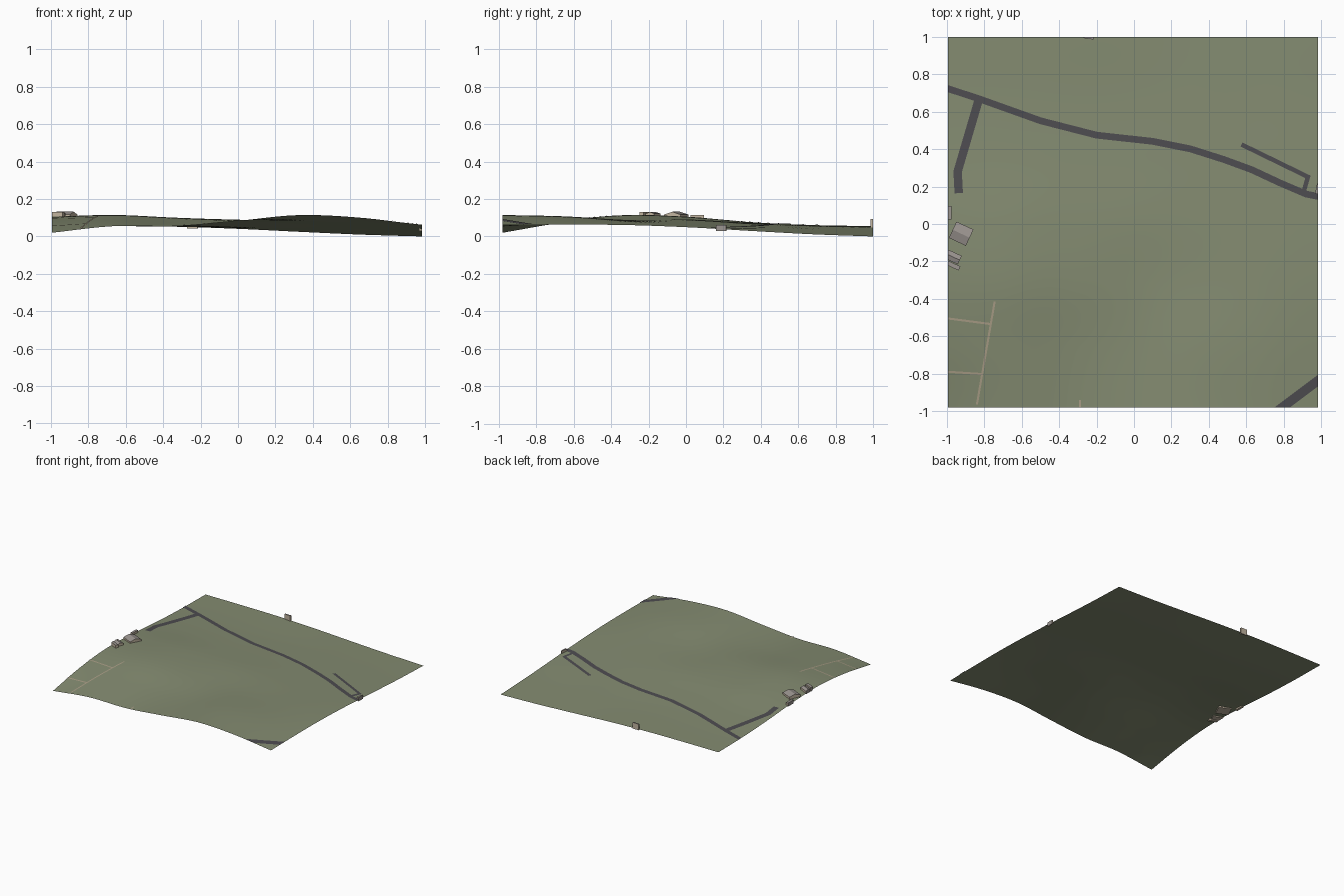
import bpy, bmesh, math
from mathutils import Vector

if "Cube" in bpy.data.objects:
    bpy.data.objects.remove(bpy.data.objects["Cube"])

X0, X1, Y0, Y1 = -0.995, 0.985, -0.98, 1.0

# Terrain heights (thousandths), rows run front to back, columns left to right
HEIGHTS = [
    [20, 55, 55, 83, 114, 100, 60],
    [75, 88, 76, 84, 107, 95, 63],
    [104, 114, 99, 88, 88, 80, 61],
    [98, 105, 95, 88, 76, 63, 49],
    [75, 77, 74, 68, 58, 45, 30],
    [60, 61, 58, 50, 40, 25, 12],
    [55, 55, 52, 41, 25, 10, 0],
]


def spline(v, t):
    """Catmull-Rom through evenly spaced values, t in 0..1."""
    t = min(max(t, 0), 1) * (len(v) - 1)
    i = min(int(t), len(v) - 2)
    f = t - i
    b, c = v[i], v[i + 1]
    a = v[i - 1] if i > 0 else 2 * b - c
    d = v[i + 2] if i + 2 < len(v) else 2 * c - b
    return b + 0.5 * f * (c - a + f * (2*a - 5*b + 4*c - d + f * (3*(b - c) + d - a)))


def ground(x, y):
    u, w = (x - X0) / (X1 - X0), (y - Y0) / (Y1 - Y0)
    return max(0, spline([spline(r, u) for r in HEIGHTS], w) / 1000)


def material(name, rgb):
    m = bpy.data.materials.new(name)
    m.diffuse_color = (*rgb, 1)
    m.use_nodes = True
    m.node_tree.nodes["Principled BSDF"].inputs["Base Color"].default_value = m.diffuse_color
    return m


GRASS = material("grass", (0.23, 0.26, 0.165))
ASPHALT = material("asphalt", (0.075, 0.072, 0.08))
DIRT = material("dirt", (0.40, 0.34, 0.24))
WALL = material("wall", (0.55, 0.47, 0.36))
ROOF = material("roof", (0.33, 0.30, 0.28))


def finish(name, bm, mats, clip=True):
    """Trim to the tile's edges and make an object."""
    if clip:
        for co, no in (((X0, 0, 0), (-1, 0, 0)), ((X1, 0, 0), (1, 0, 0)),
                       ((0, Y0, 0), (0, -1, 0)), ((0, Y1, 0), (0, 1, 0))):
            res = bmesh.ops.bisect_plane(bm, geom=bm.verts[:] + bm.edges[:] + bm.faces[:],
                                         plane_co=co, plane_no=no, clear_outer=True)
            cut = [e for e in res["geom_cut"] if isinstance(e, bmesh.types.BMEdge) and e.is_valid]
            if cut and len(mats) > 1:
                bmesh.ops.holes_fill(bm, edges=cut)
    me = bpy.data.meshes.new(name)
    bm.to_mesh(me)
    bm.free()
    for m in mats:
        me.materials.append(m)
    ob = bpy.data.objects.new(name, me)
    bpy.context.collection.objects.link(ob)
    return ob


# Rolling ground sheet
bm = bmesh.new()
bmesh.ops.create_grid(bm, x_segments=60, y_segments=60, size=0.99)
for v in bm.verts:
    v.co.x += (X0 + X1) / 2
    v.co.y += (Y0 + Y1) / 2
    v.co.z = ground(v.co.x, v.co.y)
for f in bm.faces:
    f.smooth = True
finish("ground", bm, [GRASS], clip=False)


def ribbon(name, pts, width, mat, lift=0.003):
    """Flat strip draped over the ground with mitred corners."""
    pts = [Vector(p) for p in pts]
    dirs = [(b - a).normalized() for a, b in zip(pts, pts[1:])]
    rails = []
    for i, p in enumerate(pts):
        d0, d1 = dirs[max(i - 1, 0)], dirs[min(i, len(dirs) - 1)]
        t = (d0 + d1).normalized()
        rails.append((p, Vector((-t.y, t.x)) * width / 2 / max(t.dot(d1), 0.5)))
    bm = bmesh.new()
    rows = []
    for i, ((p, n), (q, m)) in enumerate(zip(rails, rails[1:])):
        steps = max(1, round((q - p).length / 0.04))
        last = i == len(rails) - 2
        for k in range(steps + last):
            c, o = p.lerp(q, k / steps), n.lerp(m, k / steps)
            rows.append([bm.verts.new((*(c + s * o), ground(*(c + s * o)) + lift))
                         for s in (1, -1)])
    for a, b in zip(rows, rows[1:]):
        bm.faces.new((a[0], a[1], b[1], b[0]))
    finish(name, bm, [mat])


# Asphalt roads
ribbon("main_road", [(-1.03, .735), (-.83, .67), (-.5, .552), (-.2, .475), (.1, .442), (.3, .402),
                     (.48, .345), (.63, .29), (.78, .22), (.92, .16), (1.02, .14)], .036, ASPHALT)
ribbon("side_road", [(-.83, .665), (-.943, .28), (-.937, .165)], .045, ASPHALT)
ribbon("service_road", [(.575, .425), (.93, .252), (.905, .165)], .024, ASPHALT)
ribbon("corner_road", [(.76, -1.005), (1.02, -.81)], .05, ASPHALT)

# Dirt footpaths
for i, path in enumerate([[(-.745, -.415), (-.84, -.965)], [(-1.01, -.503), (-.765, -.535)],
                          [(-1.01, -.789), (-.815, -.802)], [(-.288, -.94), (-.29, -1)]]):
    ribbon(f"footpath_{i + 1}", path, .011, DIRT)


def house(name, x, y, length, width, angle, base, eave, ridge):
    """Walls with a gabled (or flat) roof, ridge along the length."""
    bm = bmesh.new()
    a, w = length / 2, width / 2
    prof = [(-w, base), (w, base), (w, eave), (-w, eave)]
    if ridge > eave:
        prof.insert(3, (0, ridge))
    ends = [[bm.verts.new((s * a, py, pz)) for py, pz in prof] for s in (-1, 1)]
    n = len(prof)
    bm.faces.new(ends[0])
    bm.faces.new(ends[1][::-1])
    for i in range(n):
        j = (i + 1) % n
        f = bm.faces.new((ends[0][i], ends[0][j], ends[1][j], ends[1][i]))
        f.material_index = int(2 <= i < n - 1)
    bmesh.ops.recalc_face_normals(bm, faces=bm.faces)
    c, s = math.cos(angle), math.sin(angle)
    for v in bm.verts:
        v.co = (x + c * v.co.x - s * v.co.y, y + s * v.co.x + c * v.co.y, v.co.z)
    finish(name, bm, [WALL, ROOF])


# Buildings
tilt = math.radians(-25)
house("farmhouse", -.924, -.052, .1, .096, tilt, .092, .117, .132)
house("shed_large", -.977, -.172, .1, .05, tilt, .098, .122, .131)
house("shed_small", -.967, -.222, .075, .024, tilt, .096, .13, .13)
house("left_edge_building", -.99, .06, .03, .07, 0, .085, .114, .114)
house("right_edge_building", .984, .187, .022, .054, math.radians(-12), .028, .06, .06)
house("back_edge_building", -.243, .998, .055, .016, math.radians(-8), .042, .092, .092)
